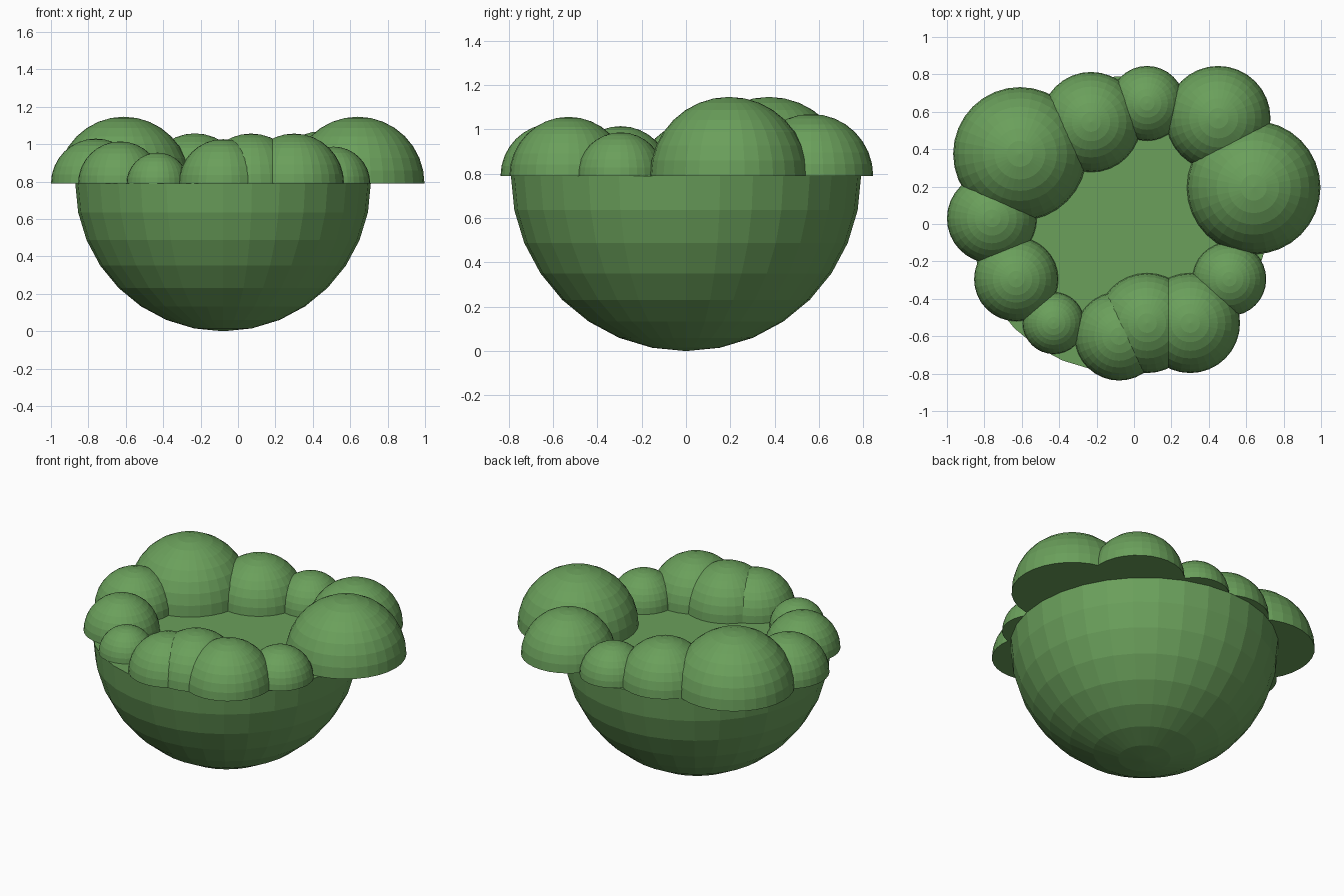
import bpy, bmesh, math

if "Cube" in bpy.data.objects:
    bpy.data.objects.remove(bpy.data.objects["Cube"])

green = bpy.data.materials.new("leaf green")
green.diffuse_color = (0.145, 0.35, 0.105, 1)
green.use_nodes = True
green.node_tree.nodes["Principled BSDF"].inputs["Base Color"].default_value = green.diffuse_color

RIM = 0.79  # height of the flat rim


def half_sphere(name, x, y, r, upper):
    """Flat-shaded closed half sphere whose flat side lies on the rim plane."""
    bm = bmesh.new()
    bmesh.ops.create_uvsphere(bm, u_segments=32, v_segments=16, radius=r)
    drop = [v for v in bm.verts if (v.co.z < -1e-4 if upper else v.co.z > 1e-4)]
    bmesh.ops.delete(bm, geom=drop, context='VERTS')
    bmesh.ops.holes_fill(bm, edges=[e for e in bm.edges if e.is_boundary], sides=0)
    bmesh.ops.recalc_face_normals(bm, faces=bm.faces[:])
    mesh = bpy.data.meshes.new(name)
    bm.to_mesh(mesh)
    bm.free()
    mesh.materials.append(green)
    obj = bpy.data.objects.new(name, mesh)
    obj.location = (x, y, RIM)
    bpy.context.collection.objects.link(obj)
    return obj


# Rounded bowl with a flat top
half_sphere("bowl", -0.08, 0.0, 0.79, upper=False)

# Ring of domes around the rim: x, y, radius
domes = [
    (-0.61, 0.375, 0.357),
    (-0.23, 0.545, 0.268),
    (0.07, 0.645, 0.20),
    (0.45, 0.565, 0.28),
    (0.64, 0.195, 0.357),
    (0.51, -0.295, 0.197),
    (0.30, -0.53, 0.267),
    (0.07, -0.53, 0.267),
    (-0.08, -0.60, 0.237),
    (-0.43, -0.53, 0.165),
    (-0.63, -0.295, 0.225),
    (-0.76, 0.03, 0.24),
]
for i, (x, y, r) in enumerate(domes):
    half_sphere(f"rim_dome_{i + 1}", x, y, r, upper=True)
